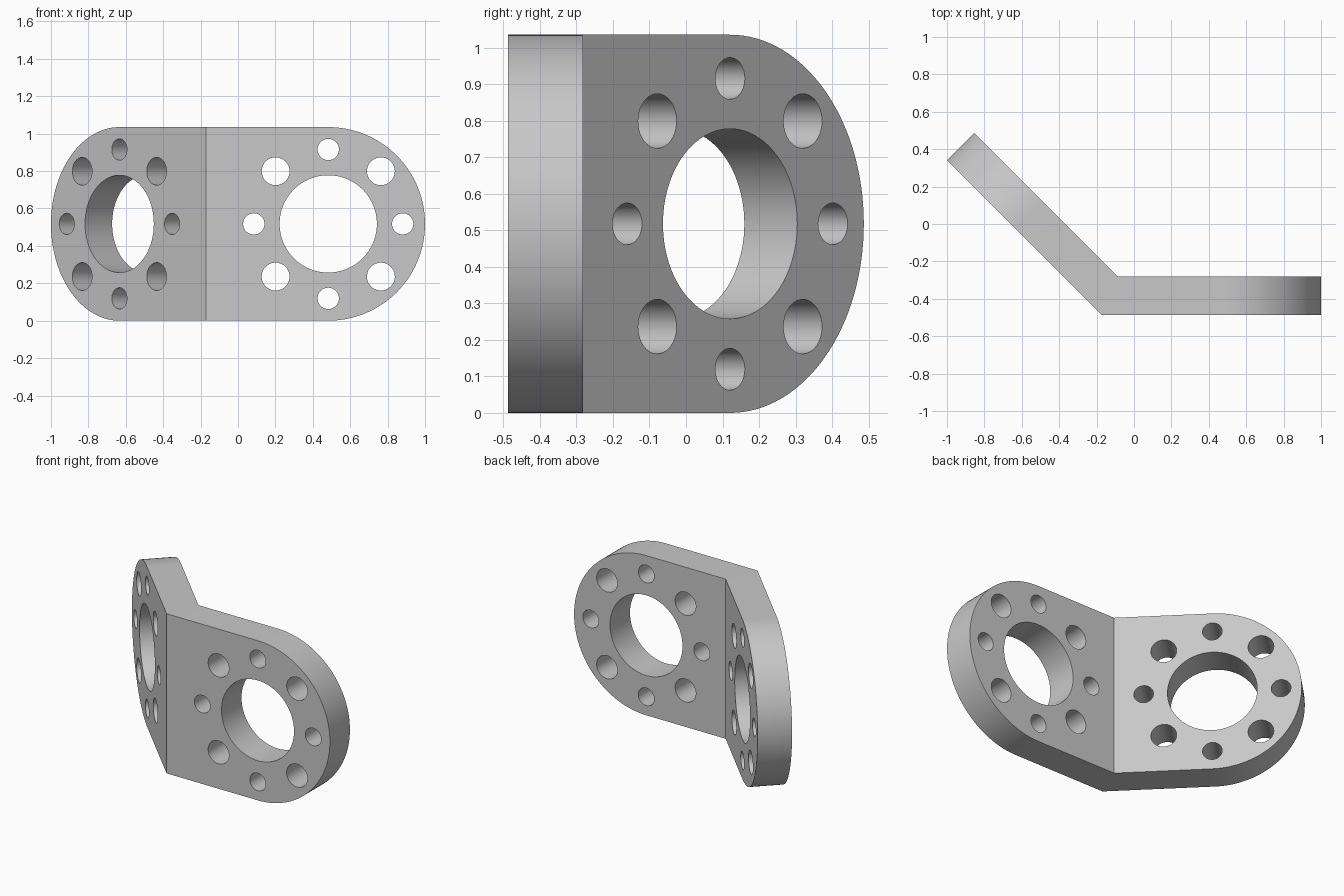
import bpy
import bmesh
from math import pi, radians, cos, sin, tan
from mathutils import Matrix, Vector

cube = bpy.data.objects.get("Cube")
if cube:
    bpy.data.objects.remove(cube)

RADIUS = 0.5175           # half height and rounded end
THICK = 0.205
LEG = 2 / (1 + cos(radians(45)))
HALF = radians(22.5)      # half of the bend angle
CENTRE = LEG - RADIUS     # hole centre, measured from the bend
BEND = Vector((1 - LEG, -(LEG + THICK) * sin(radians(45)) / 2, 0))

metal = bpy.data.materials.new("grey metal")
metal.use_nodes = True
grey = (0.58, 0.58, 0.58, 1)
metal.diffuse_color = grey
metal.node_tree.nodes["Principled BSDF"].inputs["Base Color"].default_value = grey


def make_object(name, bm):
    """Turn one leg into an object mirrored about the mitre plane at the bend."""
    bmesh.ops.recalc_face_normals(bm, faces=bm.faces)
    bm.transform(Matrix.Rotation(HALF, 4, "Z"))
    mesh = bpy.data.meshes.new(name)
    bm.to_mesh(mesh)
    bm.free()
    mesh.materials.append(metal)
    obj = bpy.data.objects.new(name, mesh)
    bpy.context.collection.objects.link(obj)
    obj.location = BEND
    obj.rotation_euler.z = -HALF
    obj.modifiers.new("other leg", "MIRROR")
    return obj


# Leg: round-ended plate, mitred and left open at the bend
bm = bmesh.new()
steps = 64
outline = [(0, 0)]
for i in range(steps + 1):
    a = -pi / 2 + pi * i / steps
    outline.append((CENTRE + RADIUS * cos(a), RADIUS + RADIUS * sin(a)))
outline.append((0, 2 * RADIUS))
front = [bm.verts.new((u, 0, z)) for u, z in outline]
back = [bm.verts.new((u if u else THICK * tan(HALF), THICK, z)) for u, z in outline]
bm.faces.new(front)
bm.faces.new(back[::-1])
for i in range(len(outline) - 1):
    bm.faces.new((front[i], back[i], back[i + 1], front[i + 1]))
bracket = make_object("angle_bracket", bm)

# Cutters: central bore and a ring of alternating bolt holes
bm = bmesh.new()


def drill(u, z, radius, segments):
    place = Matrix.Translation((u, THICK / 2, z)) @ Matrix.Rotation(pi / 2, 4, "X")
    bmesh.ops.create_cone(bm, cap_ends=True, segments=segments, radius1=radius,
                          radius2=radius, depth=THICK * 1.5, matrix=place)


drill(CENTRE, RADIUS, 0.26, 96)
for i in range(8):
    a = i * pi / 4
    drill(CENTRE + 0.398 * cos(a), RADIUS + 0.398 * sin(a),
          0.0745 if i % 2 else 0.057, 40)
cutter = make_object("hole_cutter", bm)
cutter.hide_render = True

# Cut the holes, then keep the finished mesh only
cut = bracket.modifiers.new("holes", "BOOLEAN")
cut.operation = "DIFFERENCE"
cut.solver = "EXACT"
cut.object = cutter
bpy.ops.object.select_all(action="DESELECT")
bracket.select_set(True)
bpy.context.view_layer.objects.active = bracket
for name in [m.name for m in bracket.modifiers]:
    bpy.ops.object.modifier_apply(modifier=name)
bpy.data.objects.remove(cutter)
bpy.ops.object.shade_smooth_by_angle(angle=radians(30))
